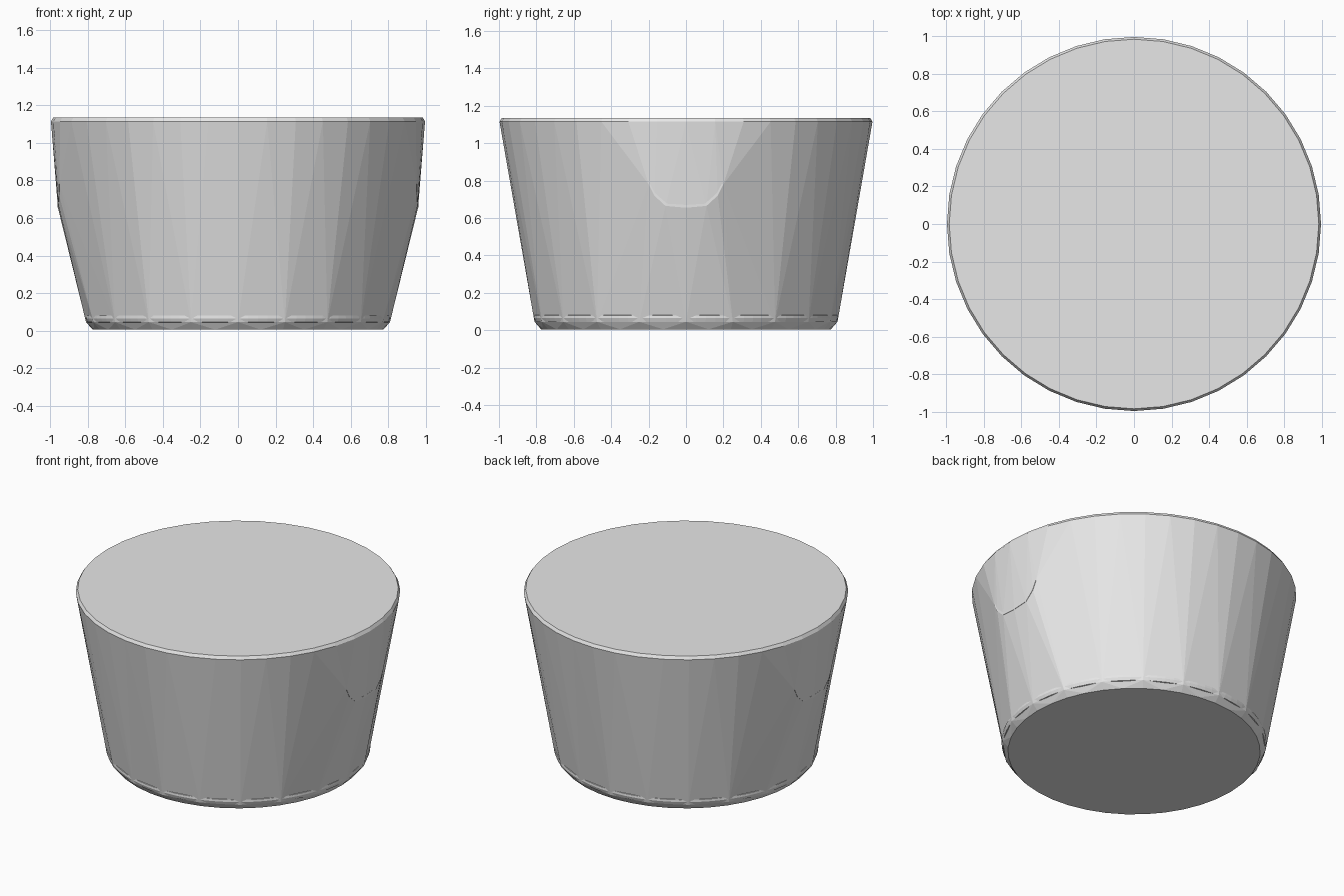
import bpy, bmesh, math
from mathutils import Vector

if "Cube" in bpy.data.objects:
    bpy.data.objects.remove(bpy.data.objects["Cube"])

grey = bpy.data.materials.new("light_grey")
grey.diffuse_color = (0.8, 0.8, 0.8, 1)
grey.use_nodes = True
grey.node_tree.nodes["Principled BSDF"].inputs["Base Color"].default_value = grey.diffuse_color


def ring(r, z, n, offset=0.0):
    return [Vector((r * math.cos(2 * math.pi * (i + offset) / n),
                    r * math.sin(2 * math.pi * (i + offset) / n), z)) for i in range(n)]


def finish(bm, name):
    me = bpy.data.meshes.new(name)
    bm.to_mesh(me)
    bm.free()
    me.materials.append(grey)
    ob = bpy.data.objects.new(name, me)
    bpy.context.collection.objects.link(ob)
    return ob


def band(name, rows, n=96):
    """Closed loop strip lofted through (radius, height) rows."""
    bm = bmesh.new()
    loops = [[bm.verts.new(p) for p in ring(r, z, n)] for r, z in rows]
    for a, b in zip(loops, loops[1:] + loops[:1]):
        for i in range(n):
            j = (i + 1) % n
            bm.faces.new((a[i], a[j], b[j], b[i]))
    bmesh.ops.recalc_face_normals(bm, faces=bm.faces)
    return finish(bm, name)


# faceted tub: hull around the base, rim and the two side handle bulges
handle = [(0.20, 0.78), (0.17, 0.72), (0.11, 0.665), (0.0, 0.655),
          (-0.11, 0.665), (-0.17, 0.72), (-0.20, 0.78)]
pts = ring(0.775, 0.005, 40) + ring(0.81, 0.045, 20) + ring(0.997, 1.115, 40) + ring(0.985, 1.135, 40)
for s in (-1, 1):
    for y, z in handle:
        pts.append(Vector((s * (0.96 + 0.03 * (z - 0.655) - 0.3 * y * y), y, z)))
bm = bmesh.new()
for p in pts:
    bm.verts.new(p)
res = bmesh.ops.convex_hull(bm, input=bm.verts[:])
bmesh.ops.delete(bm, geom=list({g for g in res["geom_interior"] + res["geom_unused"]
                               if isinstance(g, bmesh.types.BMVert)}), context='VERTS')
bmesh.ops.dissolve_limit(bm, angle_limit=0.01, verts=bm.verts[:], edges=bm.edges[:])
bmesh.ops.recalc_face_normals(bm, faces=bm.faces)
finish(bm, "tub_body")

# round bands that just break through the middle of the flat facets
band("middle_band", [(0.90, 0.725), (0.918, 0.73), (0.9245, 0.75), (0.924, 0.77), (0.90, 0.775)])
band("base_band", [(0.79, 0.04), (0.805, 0.045), (0.813, 0.065), (0.812, 0.08), (0.79, 0.085)])

# curved handle lips on both sides
for s, side in ((-1, "left"), (1, "right")):
    bm = bmesh.new()
    rows = []
    for y, z in handle:
        x = 0.962 + 0.03 * (z - 0.655) - 0.3 * y * y
        c = Vector((0, y, z))
        inward = (Vector((0, 0, 0.80)) - c).normalized() * 0.015
        rows.append([bm.verts.new((s * (x + dx), (c + inward * k).y, (c + inward * k).z))
                     for dx, k in ((-0.03, 0), (0.0, 0), (0.0, 1), (-0.03, 1))])
    for a, b in zip(rows, rows[1:]):
        for i in range(4):
            j = (i + 1) % 4
            bm.faces.new((a[i], a[j], b[j], b[i]))
    bm.faces.new(rows[0])
    bm.faces.new(rows[-1])
    bmesh.ops.recalc_face_normals(bm, faces=bm.faces)
    finish(bm, side + "_handle_lip")
